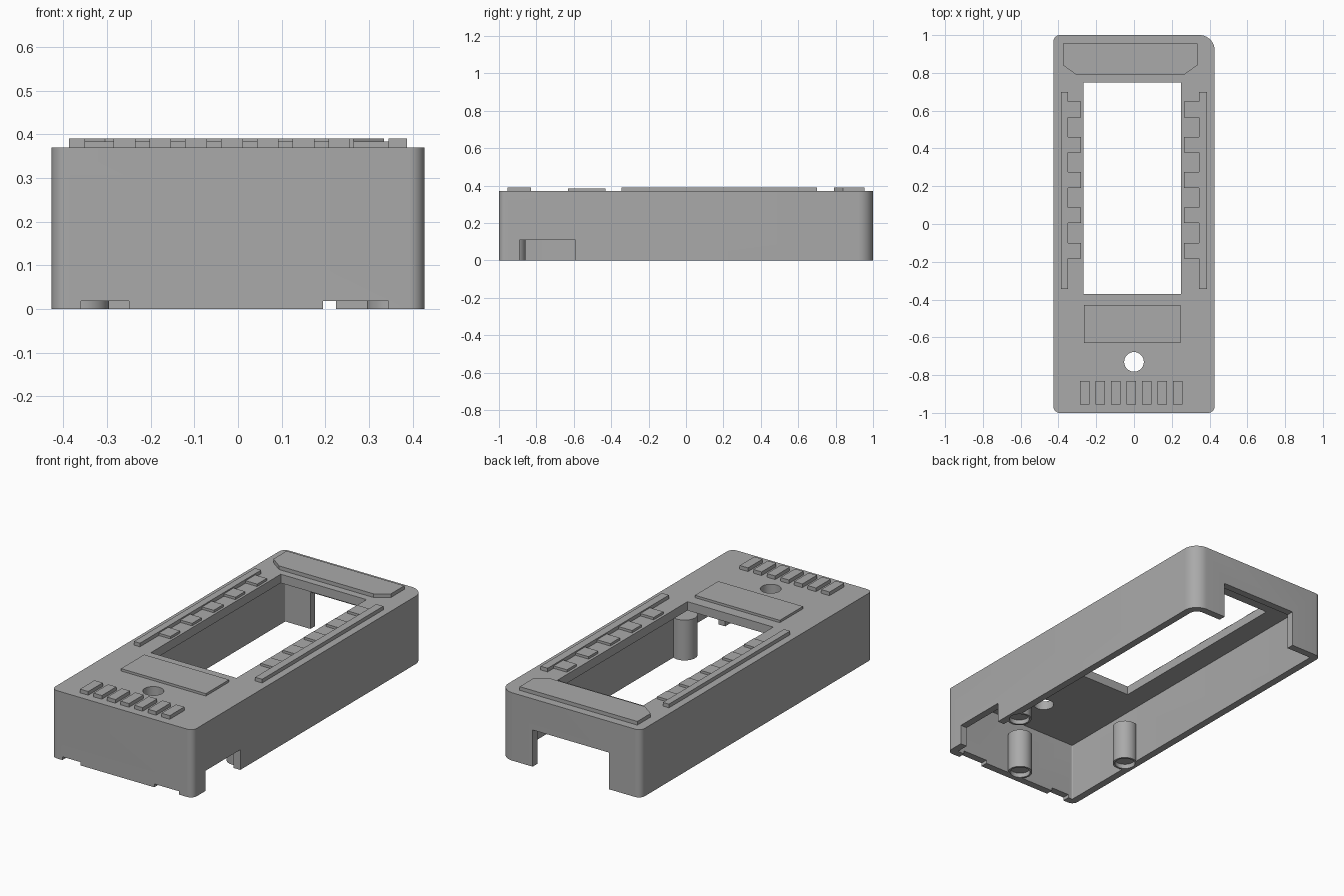
import bpy
import bmesh
import math

cube = bpy.data.objects.get("Cube")
if cube:
    bpy.data.objects.remove(cube, do_unlink=True)

grey = bpy.data.materials.new("plain grey")
grey.use_nodes = True
colour = (0.4, 0.4, 0.4, 1)
grey.diffuse_color = colour
grey.node_tree.nodes["Principled BSDF"].inputs["Base Color"].default_value = colour


def prism(name, points, z0, z1):
    """Upright solid with an anticlockwise outline."""
    bm = bmesh.new()
    base = bm.faces.new([bm.verts.new((x, y, z0)) for x, y in points])
    side = bmesh.ops.extrude_face_region(bm, geom=[base])["geom"]
    top = [v for v in side if isinstance(v, bmesh.types.BMVert)]
    bmesh.ops.translate(bm, verts=top, vec=(0, 0, z1 - z0))
    bmesh.ops.recalc_face_normals(bm, faces=bm.faces)
    mesh = bpy.data.meshes.new(name)
    bm.to_mesh(mesh)
    bm.free()
    mesh.materials.append(grey)
    obj = bpy.data.objects.new(name, mesh)
    bpy.context.collection.objects.link(obj)
    return obj


def box(name, x0, x1, y0, y1, z0, z1):
    return prism(name, [(x0, y0), (x1, y0), (x1, y1), (x0, y1)], z0, z1)


def cylinder(name, x, y, r, z0, z1, sides=40):
    angles = [2 * math.pi * i / sides for i in range(sides)]
    return prism(name, [(x + r * math.cos(a), y + r * math.sin(a)) for a in angles], z0, z1)


def rounded(w, d, radii, steps=10):
    """Rectangle outline with its own radius at each corner."""
    corners = [(1, 1), (-1, 1), (-1, -1), (1, -1)]
    points = []
    for i, ((sx, sy), r) in enumerate(zip(corners, radii)):
        for k in range(steps + 1):
            a = math.pi / 2 * (i + k / steps)
            points.append((sx * (w - r) + r * math.cos(a), sy * (d - r) + r * math.sin(a)))
    return points


def combine(target, other, operation):
    mod = target.modifiers.new(operation.lower(), 'BOOLEAN')
    mod.operation = operation
    mod.solver = 'EXACT'
    mod.object = other
    bpy.context.view_layer.objects.active = target
    bpy.ops.object.modifier_apply(modifier=mod.name)
    bpy.data.objects.remove(other, do_unlink=True)


def cut(target, other):
    combine(target, other, 'DIFFERENCE')


# Hollow shell, open underneath
TOP = 0.37
RAISED = 0.39
LOW = 0.383
shell = prism("shell", rounded(0.427, 1, (0.08, 0.035, 0.035, 0.035)), 0, TOP)
cut(shell, prism("cavity", rounded(0.387, 0.96, (0.045, 0.005, 0.005, 0.005)), -0.1, 0.322))

# Openings: window, round hole, rear doorway, side and front notches
cut(shell, box("window", -0.267, 0.25, -0.37, 0.75, 0.25, 0.5))
cut(shell, cylinder("round_hole", 0, -0.73, 0.052, 0.25, 0.5))
cut(shell, box("rear_opening", -0.235, 0.225, 0.9, 1.1, -0.1, 0.2))
cut(shell, box("side_notch", 0.3, 0.5, -0.89, -0.59, -0.1, 0.11))
for x0, x1 in ((-0.36, -0.25), (0.195, 0.345)):
    cut(shell, box("front_notch", x0, x1, -1.1, -0.9, -0.1, 0.018))

# Posts fused to the walls, each with a shallow recess underneath
for x, y in ((0, -0.92), (0.358, -0.5), (-0.358, -0.5)):
    combine(shell, cylinder("post", x, y, 0.063, 0, 0.22), 'UNION')
    cut(shell, cylinder("recess", x, y, 0.052, -0.1, 0.025))

bpy.ops.object.select_all(action='DESELECT')
shell.select_set(True)
bpy.context.view_layer.objects.active = shell
bpy.ops.object.shade_smooth_by_angle(angle=math.radians(30))

# Side combs: a tall rail with five lower teeth
for name, rail, tooth in (("left", (0.345, 0.387), (0.265, 0.345)),
                          ("right", (-0.387, -0.35), (-0.35, -0.28))):
    box(name + "_rail", *rail, -0.345, 0.7, TOP, RAISED)
    for i in range(5):
        y = 0.565 - 0.187 * i
        box(f"{name}_tooth_{i + 1}", *tooth, y, y + 0.083, TOP, LOW)

# Rear panel with clipped front corners
prism("rear_panel", [(-0.305, 0.79), (0.265, 0.79), (0.335, 0.84),
                     (0.335, 0.955), (-0.375, 0.955), (-0.375, 0.84)], TOP, RAISED)

# Flat plate and the row of front bars
box("front_plate", -0.265, 0.247, -0.63, -0.43, TOP, LOW)
for i in range(7):
    x = -0.285 + 0.082 * i
    box(f"front_bar_{i + 1}", x, x + 0.05, -0.955, -0.83, TOP, RAISED)
